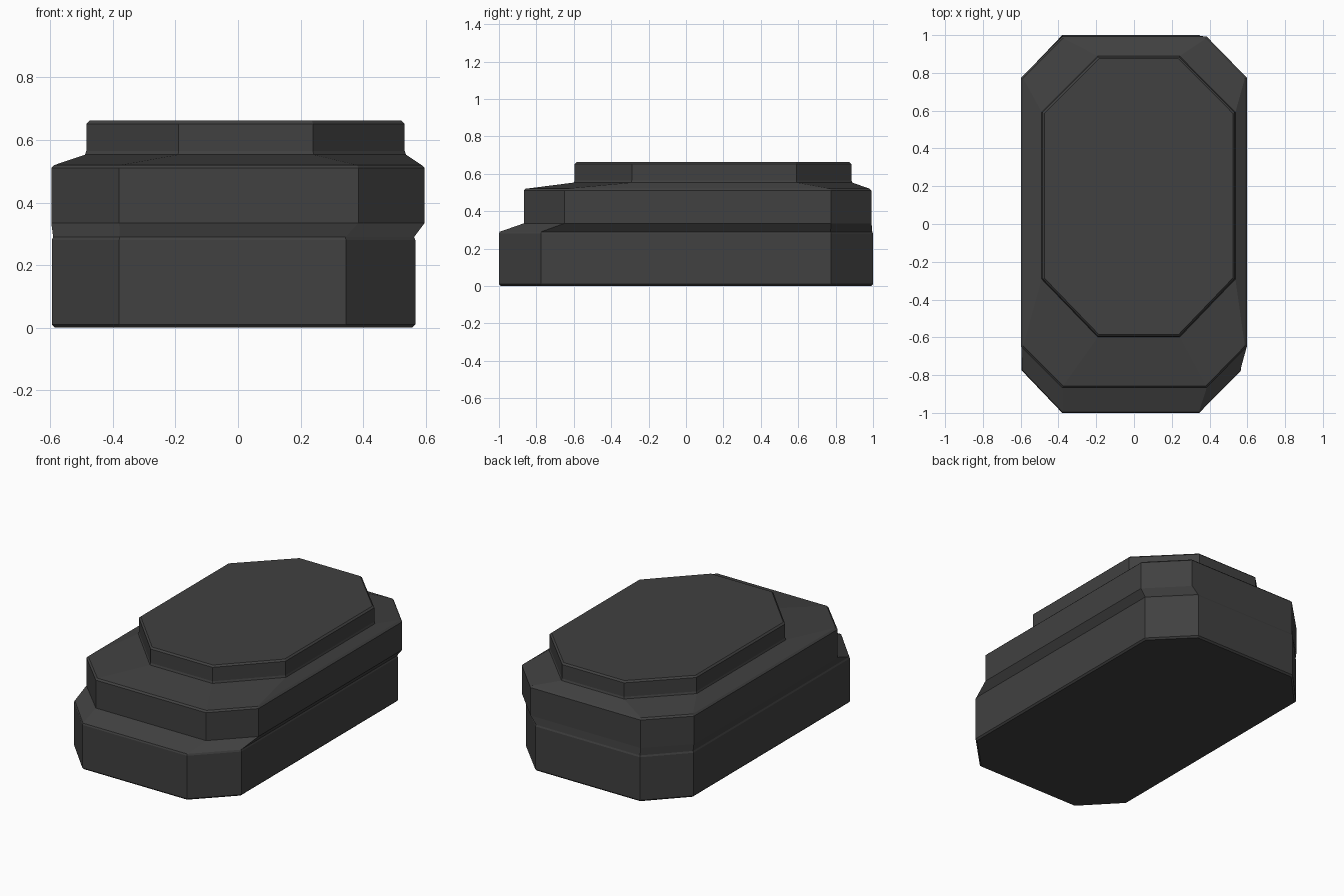
import bpy
import bmesh

if "Cube" in bpy.data.objects:
    bpy.data.objects.remove(bpy.data.objects["Cube"], do_unlink=True)

# Charcoal finish
mat = bpy.data.materials.new("charcoal")
mat.use_nodes = True
colour = (0.052, 0.052, 0.052, 1)
mat.diffuse_color = colour
mat.node_tree.nodes["Principled BSDF"].inputs["Base Color"].default_value = colour


def octagon(x, y, flat_x, flat_y, grow=0.0):
    """Clipped-corner outline: overall x and y ranges, plus the straight spans."""
    (l, r), (f, b) = (x[0] - grow, x[1] + grow), (y[0] - grow, y[1] + grow)
    (fl, fr), (ff, fb) = flat_x, flat_y
    fl, fr, ff, fb = fl - grow * .4, fr + grow * .4, ff - grow * .4, fb + grow * .4
    return [(fl, f), (fr, f), (r, ff), (r, fb), (fr, b), (fl, b), (l, fb), (l, ff)]


def loft(name, sections):
    """Skin a stack of (height, outline) sections and cap both ends."""
    bm = bmesh.new()
    rings = [[bm.verts.new((px, py, z)) for px, py in outline] for z, outline in sections]
    for low, high in zip(rings, rings[1:]):
        for i in range(len(low)):
            j = (i + 1) % len(low)
            bm.faces.new((low[i], low[j], high[j], high[i]))
    bm.faces.new(rings[0][::-1])
    bm.faces.new(rings[-1])
    mesh = bpy.data.meshes.new(name)
    bm.to_mesh(mesh)
    bm.free()
    mesh.materials.append(mat)
    obj = bpy.data.objects.new(name, mesh)
    bpy.context.collection.objects.link(obj)
    return obj


# Outlines of the three tiers
base = ((-0.595, 0.567), (-1.0, 1.0), (-0.38, 0.345), (-0.775, 0.775))
middle = ((-0.597, 0.597), (-0.867, 0.992), (-0.38, 0.385), (-0.65, 0.775))
lid = ((-0.485, 0.533), (-0.595, 0.885), (-0.19, 0.24), (-0.29, 0.59))
edge = 0.01

# Stepped body: softened rims, sloping shoulders between tiers
loft("stepped_body", [
    (0.0, octagon(*base, grow=-edge)),
    (edge, octagon(*base)),
    (0.28, octagon(*base)),
    (0.29, octagon(*base, grow=-0.004)),
    (0.335, octagon(*middle)),
    (0.51, octagon(*middle)),
    (0.52, octagon(*middle, grow=-edge)),
    (0.553, octagon(*lid, grow=0.004)),
    (0.565, octagon(*lid)),
    (0.652, octagon(*lid)),
    (0.662, octagon(*lid, grow=-edge)),
])
